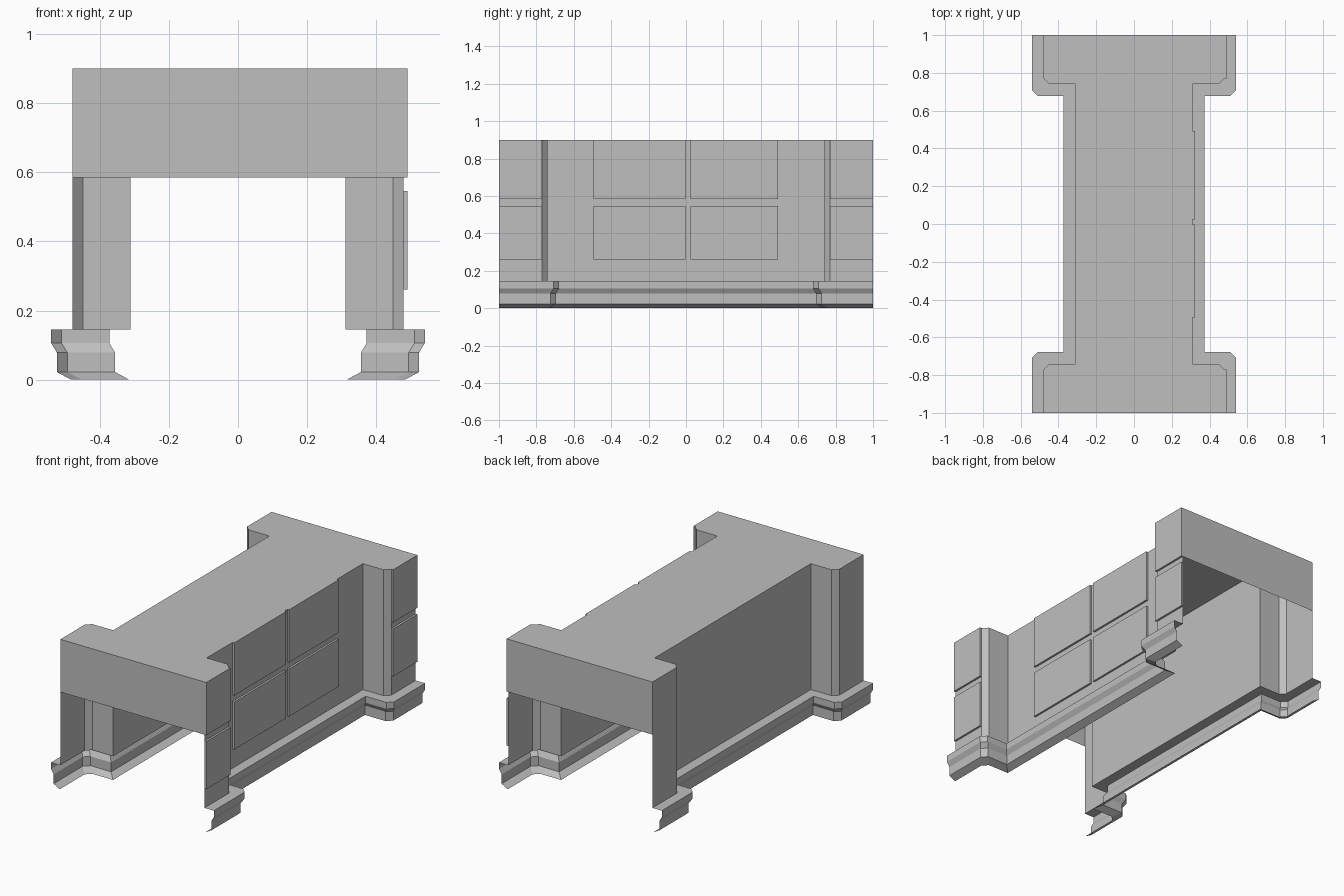
import bpy
import bmesh

if "Cube" in bpy.data.objects:
    bpy.data.objects.remove(bpy.data.objects["Cube"])

# One plain grey for everything
grey = bpy.data.materials.new("stone_grey")
grey.use_nodes = True
colour = (0.52, 0.52, 0.52, 1)
grey.diffuse_color = colour
grey.node_tree.nodes["Principled BSDF"].inputs["Base Color"].default_value = colour

TOP, LEDGE, BEAM = 0.9, 0.145, 0.584
PANEL_DEPTH = 0.012
PANEL_SPANS = [(-1, -0.77), (-0.495, -0.003), (0.024, 0.492), (0.77, 1)]
PANEL_ROWS = [(0.26, 0.545), (BEAM, TOP)]


def outline(offset=0.0, cuts=()):
    """Plan of one long side, from front to back, pushed outward by offset."""
    half = [(0.478 + offset, 1), (0.478 + offset, 0.77 - offset),
            (0.448 + offset, 0.74 - offset), (0.31 + offset, 0.74 - offset)]
    front = [(x, -y) for x, y in half]
    middle = [(0.31 + offset, y) for y in cuts]
    return front + middle + half[::-1]


def finish(name, bm):
    mesh = bpy.data.meshes.new(name)
    bm.to_mesh(mesh)
    bm.free()
    mesh.materials.append(grey)
    obj = bpy.data.objects.new(name, mesh)
    bpy.context.collection.objects.link(obj)
    return obj


def loft(rows, side):
    """Skin a stack of (outline, height) rows on the given side."""
    bm = bmesh.new()
    grid = [[bm.verts.new((side * x, y, z)) for x, y in plan] for plan, z in rows]
    for low, high in zip(grid, grid[1:]):
        for i in range(len(low) - 1):
            quad = [low[i], low[i + 1], high[i + 1], high[i]]
            bm.faces.new(quad if side > 0 else quad[::-1])
    return bm


def inside(value, spans):
    return any(a < value < b for a, b in spans)


# Wall shells; only one side carries raised panels
levels = [LEDGE] + [z for row in PANEL_ROWS for z in row]
cuts = [y for span in PANEL_SPANS[1:3] for y in span]
panelled = loft([(outline(0, cuts), z) for z in levels], 1)
panelled.normal_update()
raised = []
for face in panelled.faces:
    centre = face.calc_center_median()
    if face.normal.x > 0.99 and inside(centre.y, PANEL_SPANS) and inside(centre.z, PANEL_ROWS):
        raised.append(face)
result = bmesh.ops.extrude_face_region(panelled, geom=raised)
moved = [v for v in result["geom"] if isinstance(v, bmesh.types.BMVert)]
bmesh.ops.translate(panelled, verts=moved, vec=(PANEL_DEPTH, 0, 0))
finish("panelled_wall", panelled)
finish("plain_wall", loft([(outline(), LEDGE), (outline(), TOP)], -1))

# Base mouldings: (outward offset, height) from the floor to the ledge
profile = [(0.004, 0), (0.045, 0.022), (0.045, 0.078),
           (0.062, 0.106), (0.062, LEDGE), (0, LEDGE)]
for name, side in (("left_base_moulding", 1), ("right_base_moulding", -1)):
    finish(name, loft([(outline(o), z) for o, z in profile], side))

# Flat roof
bm = bmesh.new()
plan = outline() + [(-x, y) for x, y in outline()[::-1]]
bm.faces.new([bm.verts.new((x, y, TOP)) for x, y in plan])
finish("roof", bm)

# End fascias above the open ends
for name, side in (("front_fascia", -1), ("back_fascia", 1)):
    bm = bmesh.new()
    corners = [(-0.478, BEAM), (0.478, BEAM), (0.478, TOP), (-0.478, TOP)]
    verts = [bm.verts.new((x, side, z)) for x, z in corners]
    bm.faces.new(verts if side < 0 else verts[::-1])
    finish(name, bm)
